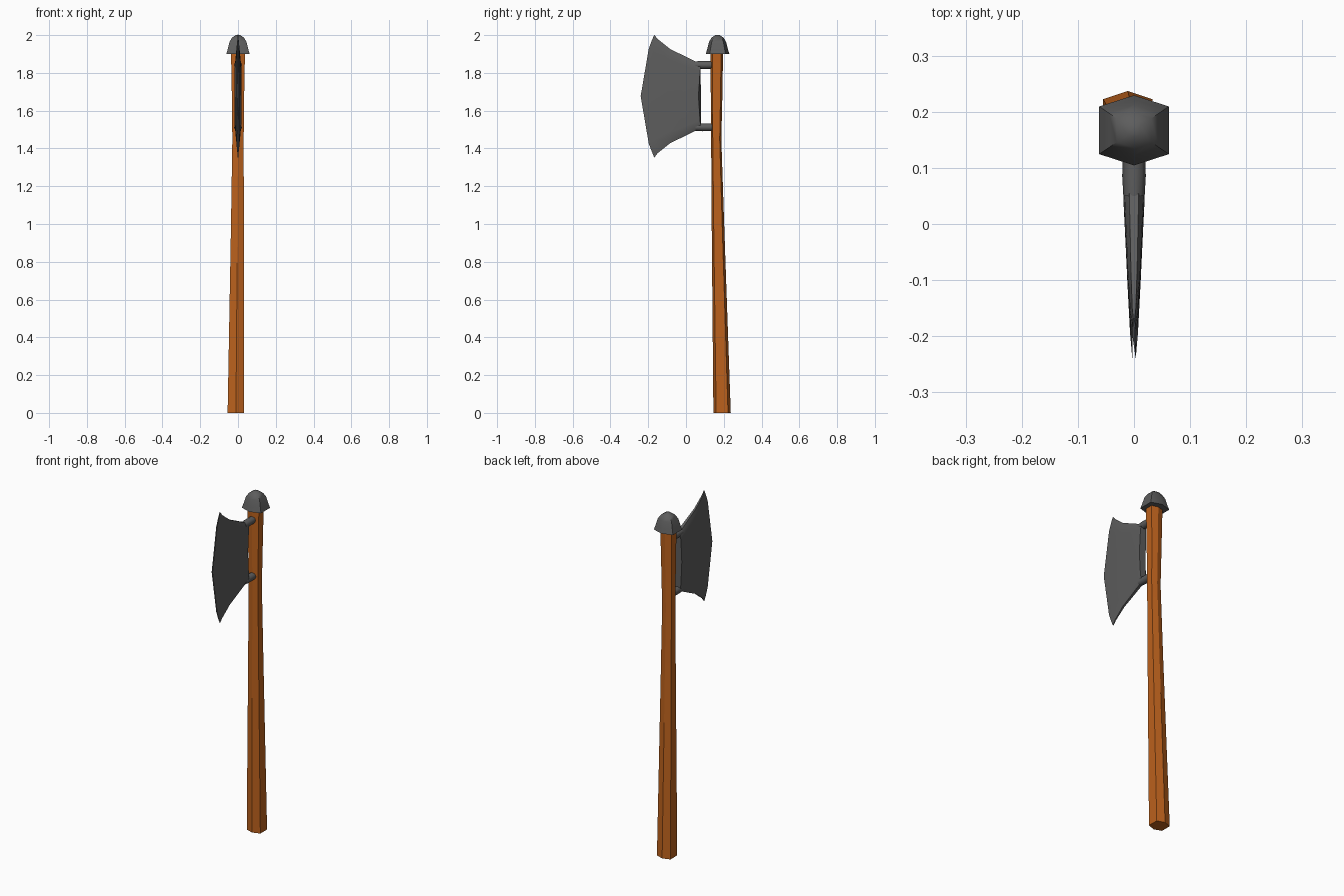
import bpy, bmesh, math

if "Cube" in bpy.data.objects:
    bpy.data.objects.remove(bpy.data.objects["Cube"])


def material(name, rgb):
    m = bpy.data.materials.new(name)
    m.diffuse_color = (*rgb, 1)
    m.use_nodes = True
    m.node_tree.nodes["Principled BSDF"].inputs["Base Color"].default_value = m.diffuse_color
    return m


wood = material("wood", (0.50, 0.12, 0.012))
metal = material("dark_metal", (0.11, 0.11, 0.11))


def loft(name, rings, mat, angle):
    """Skin a list of equal-length point rings and cap both ends."""
    bm = bmesh.new()
    loops = [[bm.verts.new(p) for p in ring] for ring in rings]
    n = len(rings[0])
    for a, b in zip(loops, loops[1:]):
        for i in range(n):
            j = (i + 1) % n
            bm.faces.new((a[i], a[j], b[j], b[i]))
    bm.faces.new(loops[0])
    bm.faces.new(loops[-1])
    bmesh.ops.recalc_face_normals(bm, faces=bm.faces)
    me = bpy.data.meshes.new(name)
    bm.to_mesh(me)
    bm.free()
    me.materials.append(mat)
    ob = bpy.data.objects.new(name, me)
    bpy.context.collection.objects.link(ob)
    bpy.ops.object.select_all(action='DESELECT')
    ob.select_set(True)
    bpy.context.view_layer.objects.active = ob
    bpy.ops.object.shade_smooth_by_angle(angle=math.radians(angle))
    return ob


def hexagon(z, cx, cy, hx, hy):
    k = 0.68 * hy
    return [(cx, cy - hy, z), (cx + hx, cy - k, z), (cx + hx, cy + k, z),
            (cx, cy + hy, z), (cx - hx, cy + k, z), (cx - hx, cy - k, z)]


# Hexagonal handle, leaning and thickening towards the foot
handle = [(0, -0.011, 0.191, 0.044, 0.046), (1.0, -0.003, 0.169, 0.034, 0.033),
          (1.45, 0, 0.160, 0.030, 0.027), (1.70, 0, 0.162, 0.033, 0.031),
          (1.91, 0, 0.163, 0.037, 0.033)]
loft("handle", [hexagon(*r) for r in handle], wood, 32)

# Domed cap with a wider rim
dome = [(1.90, 1.0), (1.925, 0.88), (1.965, 0.72), (1.987, 0.5), (2.0, 0.18)]
loft("end_cap", [hexagon(z, 0, 0.167, 0.062 * s, 0.0625 * s) for z, s in dome],
     metal, 50)

# Blade: columns from socket to cutting edge
# (y at tips, y at middle, half height, half thickness)
MID = 1.677
columns = [(0.080, 0.066, 0.170, 0.019), (0.060, 0.045, 0.178, 0.019),
           (0.0, -0.015, 0.208, 0.016), (-0.085, -0.10, 0.250, 0.012),
           (-0.150, -0.195, 0.302, 0.007), (-0.168, -0.24, 0.325, 0.003)]
rows = [(-1, 0.45), (-0.9, 0.9), (-0.77, 1), (0, 1), (0.77, 1), (0.9, 0.9), (1, 0.45)]


def blade_ring(y_tip, y_mid, h, thick):
    ring = []
    for side, order in ((1, rows), (-1, rows[::-1])):
        for t, f in order:
            y = y_tip + (y_mid - y_tip) * (1 - t * t)
            ring.append((side * thick * f, y, MID + h * t))
    return ring


loft("blade", [blade_ring(*c) for c in columns], metal, 50)

# Two prongs joining the blade to the handle
for label, z in (("upper", MID + 0.165), ("lower", MID - 0.165)):
    rings = []
    for y, r in ((0.05, 0.019), (0.085, 0.021), (0.15, 0.020)):
        rings.append([(r * math.cos(a * math.pi / 4), y, z + r * math.sin(a * math.pi / 4))
                      for a in range(8)])
    loft(label + "_prong", rings, metal, 50)
